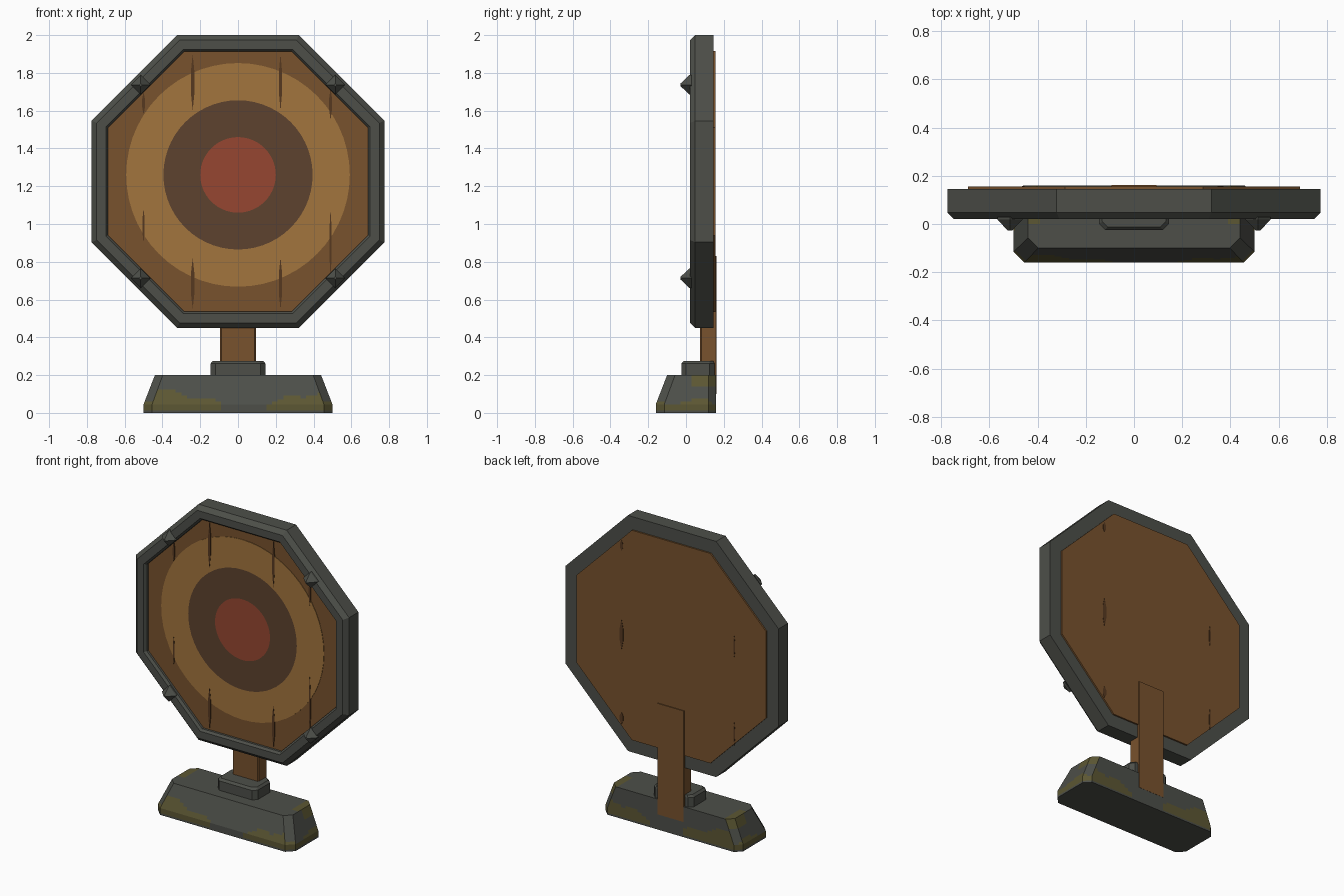
import bpy, bmesh, math
from mathutils import Vector

if "Cube" in bpy.data.objects:
    bpy.data.objects.remove(bpy.data.objects["Cube"])

CZ = 1.225   # centre height of the octagon
BZ = 1.26    # centre height of the painted rings


def material(name, r, g, b):
    lin = [((c / 255 + 0.055) / 1.055) ** 2.4 for c in (r, g, b)]
    m = bpy.data.materials.new(name)
    m.diffuse_color = (*lin, 1)
    m.use_nodes = True
    m.node_tree.nodes["Principled BSDF"].inputs["Base Color"].default_value = m.diffuse_color
    return m


STONE = material("grey_stone", 77, 79, 73)
MOSS = material("olive_moss", 92, 87, 51)
WOOD = material("brown_wood", 120, 82, 45)
TAN = material("tan_paint", 162, 117, 61)
DARK = material("dark_brown_paint", 93, 66, 46)
RED = material("red_paint", 150, 70, 49)
SEAM = material("wood_seam", 86, 57, 32)


def finish(name, bm, *mats):
    bmesh.ops.recalc_face_normals(bm, faces=bm.faces)
    me = bpy.data.meshes.new(name)
    bm.to_mesh(me)
    bm.free()
    for m in mats:
        me.materials.append(m)
    ob = bpy.data.objects.new(name, me)
    bpy.context.collection.objects.link(ob)
    return ob


def loft(rings, closed=False):
    """Join equal point rings; cap the ends, or join last to first."""
    bm = bmesh.new()
    vs = [[bm.verts.new(p) for p in r] for r in rings]
    n = len(vs[0])
    pairs = list(zip(vs, vs[1:])) + ([(vs[-1], vs[0])] if closed else [])
    for a, b in pairs:
        for i in range(n):
            j = (i + 1) % n
            bm.faces.new((a[i], a[j], b[j], b[i]))
    if not closed:
        bm.faces.new(vs[0])
        bm.faces.new(vs[-1])
    return bm


def octagon(apothem, y):
    r = apothem / math.cos(math.pi / 8)
    return [(r * math.cos((k + .5) * math.pi / 4), y,
             CZ + r * math.sin((k + .5) * math.pi / 4)) for k in range(8)]


def circle(r, y, n=56):
    return [(r * math.cos(k * math.tau / n), y, BZ + r * math.sin(k * math.tau / n))
            for k in range(n)]


def plan(hx, y0, y1, c, z, cb=None):
    """Rectangle seen from above with cut corners (c front, cb back)."""
    cb = c if cb is None else cb
    return [(-hx + c, y0, z), (hx - c, y0, z), (hx, y0 + c, z), (hx, y1 - cb, z),
            (hx - cb, y1, z), (-hx + cb, y1, z), (-hx, y1 - cb, z), (-hx, y0 + c, z)]


# Octagonal frame with bevelled front edges
frame_profile = [(.775, .145), (.775, .048), (.748, .02), (.70, .02), (.688, .035), (.688, .145)]
finish("frame", loft([octagon(a, y) for a, y in frame_profile], closed=True), STONE)

# Wooden board, slightly proud of the frame at the back
finish("board", loft([octagon(.69, .05), octagon(.69, .155)]), WOOD)

# Painted rings as thin plates
for name, r0, r1, mat in (("outer_ring", .395, .592, TAN), ("middle_ring", .2, .395, DARK)):
    finish(name, loft([circle(r0, .05), circle(r0, .047), circle(r1, .047), circle(r1, .05)],
                      closed=True), mat)
finish("bullseye", loft([circle(.2, .047), circle(.2, .05)]), RED)

# Worn plank seams: tapered thin plates (x, z low, z high, width), front and back
front_seams = [(-.24, 1.60, 1.90, .018), (-.24, .55, .82, .018), (.225, 1.60, 1.90, .016),
               (.225, .55, .82, .018), (-.5, 1.58, 1.70, .014), (-.5, .90, 1.08, .012),
               (.49, 1.55, 1.72, .014), (.49, .72, 1.08, .012)]
back_seams = [(.36, 1.11, 1.31, .025), (.36, 1.76, 1.83, .02), (.36, .62, .70, .025),
              (-.46, 1.28, 1.42, .012), (-.46, .70, .85, .01)]
for label, seams, y0, y1 in (("front_seam", front_seams, .045, .05),
                             ("back_seam", back_seams, .155, .157)):
    for x, z0, z1, w in seams:
        h = (z1 - z0) * .3
        ring = [(x, z0), (x + w / 2, z0 + h), (x + w / 2, z1 - h),
                (x, z1), (x - w / 2, z1 - h), (x - w / 2, z0 + h)]
        finish(label, loft([[(px, y, pz) for px, pz in ring] for y in (y0, y1)]), SEAM)

# Pyramid studs on the diagonal sides of the frame
for sx in (-1, 1):
    for sz in (-1, 1):
        rings = [[(sx * .515 + r * dx, y, CZ + sz * .512 + r * dz)
                  for dx, dz in ((1, 0), (0, 1), (-1, 0), (0, -1))]
                 for r, y in ((.052, .03), (.052, .018), (.008, -.028))]
        finish("stud", loft(rings), STONE)

# Post rising behind the board
finish("post", loft([plan(.096, .075, .161, .008, z, 0.002) for z in (.1, .83)]), WOOD)

# Collar around the post
finish("collar", loft([plan(.145, -.025, .15, .025, .19), plan(.145, -.025, .15, .025, .262),
                       plan(.132, -.012, .145, .022, .276)]), STONE)

# Base: sloped front and sides, upright back
bm = loft([plan(.5, -.16, .16, .045, 0, .04), plan(.5, -.16, .16, .045, .045, .04),
           plan(.44, -.10, .16, .042, .2, .04)])
for axis, lo, hi, step in ((0, -.48, .48, .03), (1, -.15, .15, .03), (2, .012, .19, .016)):
    for k in range(int((hi - lo) / step) + 1):
        co, no = Vector(), Vector()
        co[axis], no[axis] = lo + k * step, 1
        bmesh.ops.bisect_plane(bm, geom=bm.verts[:] + bm.edges[:] + bm.faces[:],
                               plane_co=co, plane_no=no)


# Moss grows along the foot and at the rear corners
def mossy(c, n):
    ax = abs(c.x)
    if n.z < -.9 or c.z < .012:
        return False
    if n.z > .9:
        return ax > .39 and c.y > .0
    if abs(n.x) > .5:
        return c.z < .06 + .02 * math.sin(25 * c.y) or (c.z > .145 and c.y > .03)
    start = .08 if c.x < 0 else .16
    return ax > start and c.z < .055 + .2 * (ax - start) ** 1.0 + .012 * math.sin(30 * c.x)


bm.normal_update()
bmesh.ops.recalc_face_normals(bm, faces=bm.faces)
for f in bm.faces:
    f.material_index = int(mossy(f.calc_center_median(), f.normal))
finish("base", bm, STONE, MOSS)
